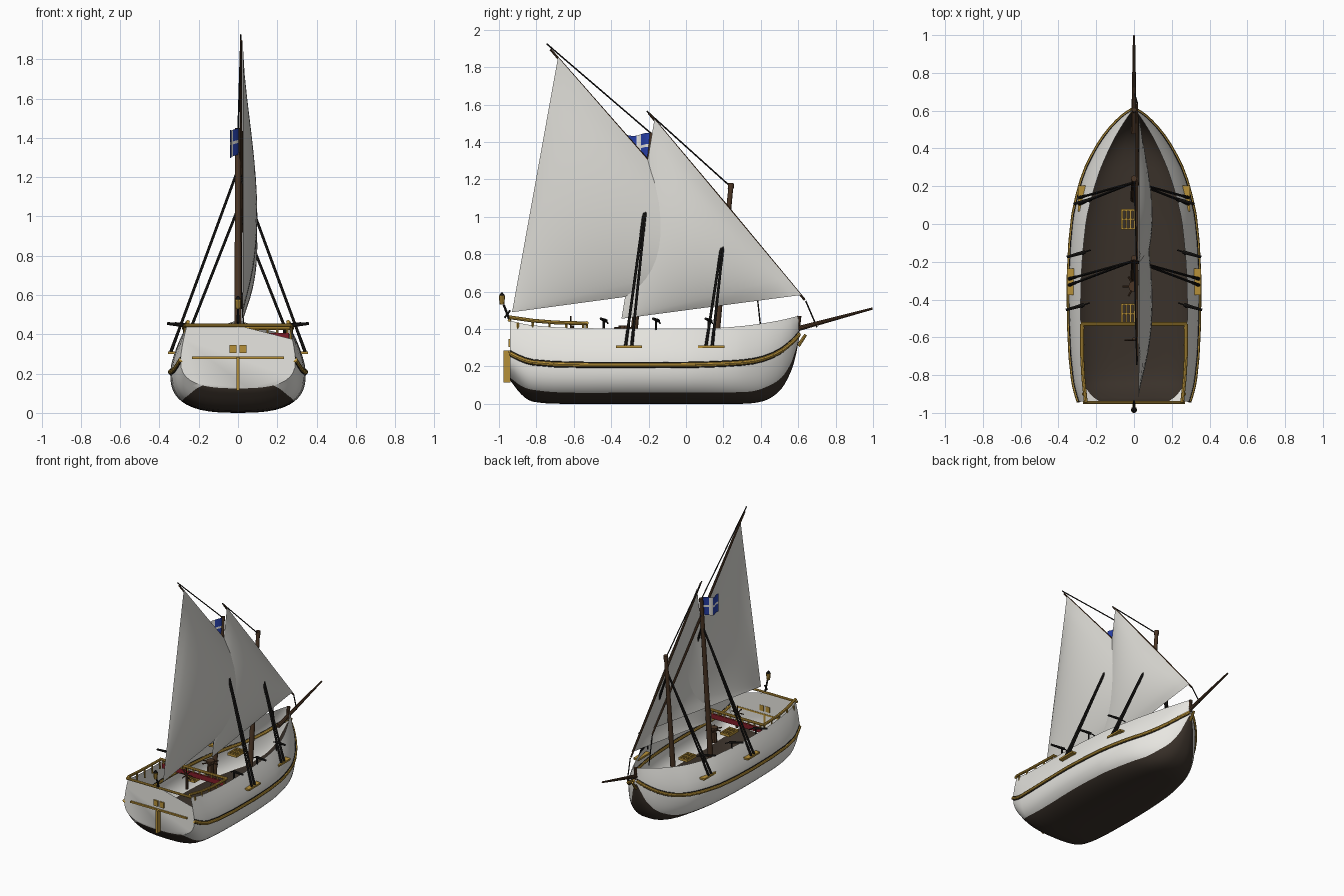
import bpy, bmesh, math
from mathutils import Vector as V

if "Cube" in bpy.data.objects:
    bpy.data.objects.remove(bpy.data.objects["Cube"])


def mat(name, r, g, b):
    m = bpy.data.materials.new(name)
    m.diffuse_color = (r, g, b, 1)
    m.use_nodes = True
    m.node_tree.nodes["Principled BSDF"].inputs["Base Color"].default_value = m.diffuse_color
    return m


WHITE = mat("hull white", .80, .79, .75)
SAIL = mat("sail canvas", .70, .69, .65)
TAR = mat("tarred bottom", .042, .031, .023)
WOOD = mat("spar wood", .07, .036, .018)
GOLD = mat("gold trim", .47, .28, .04)
RED = mat("red panel", .22, .012, .02)
BLUE = mat("flag blue", .02, .05, .40)
BLACK = mat("black iron", .012, .011, .01)


def finish(bm, name, mats, angle=35):
    me = bpy.data.meshes.new(name)
    bm.to_mesh(me)
    bm.free()
    for m in mats:
        me.materials.append(m)
    for p in me.polygons:
        p.use_smooth = True
    me.set_sharp_from_angle(angle=math.radians(angle))
    ob = bpy.data.objects.new(name, me)
    bpy.context.collection.objects.link(ob)
    return ob


def rods(name, m, segs, n=8):
    """Tapered round bars: (start, end, radius, end radius)."""
    bm = bmesh.new()
    for a, b, r0, r1 in segs:
        a, b = V(a), V(b)
        d = b - a
        geo = bmesh.ops.create_cone(bm, cap_ends=True, segments=n, radius1=r0, radius2=r1, depth=d.length)
        rot = d.to_track_quat('Z', 'Y').to_matrix()
        for v in geo["verts"]:
            v.co = rot @ v.co + (a + b) / 2
    return finish(bm, name, [m])


def boxes(name, m, items):
    """Boxes: (centre, size)."""
    bm = bmesh.new()
    for c, s in items:
        for v in bmesh.ops.create_cube(bm, size=1)["verts"]:
            v.co = V([v.co[i] * s[i] + c[i] for i in range(3)])
    return finish(bm, name, [m])


# Hull stations: y, keel z, paint line z, wale z, half beam, top half width, top z
KEY = [(-.94, .125, .14, .27, .292, .26, .445), (-.88, .05, .095, .24, .31, .268, .43),
       (-.82, .012, .075, .222, .322, .272, .42), (-.65, 0, .06, .21, .338, .28, .407),
       (-.3, 0, .06, .208, .345, .28, .403), (0, 0, .06, .208, .327, .255, .403),
       (.15, 0, .06, .212, .298, .222, .405), (.27, 0, .062, .218, .262, .185, .413),
       (.36, .004, .068, .228, .22, .148, .423), (.44, .025, .095, .25, .173, .11, .435),
       (.51, .08, .14, .285, .12, .07, .448), (.56, .17, .215, .325, .07, .038, .46),
       (.585, .25, .285, .35, .038, .02, .466), (.603, .34, .35, .372, .010, .008, .47)]


def smooth_stations(keys, n=3):
    """Cubic in-between stations, slopes measured against y."""
    out = []
    slope = [[(b[j] - a[j]) / (b[0] - a[0]) for j in range(7)]
             for a, b in zip([keys[0]] + keys[:-1], keys[1:] + [keys[-1]])]
    for k in range(len(keys) - 1):
        p, q, h = keys[k], keys[k + 1], keys[k + 1][0] - keys[k][0]
        for i in range(n):
            t = i / n
            s = [(2*t**3 - 3*t*t + 1) * p[j] + (t**3 - 2*t*t + t) * h * slope[k][j] +
                 (3*t*t - 2*t**3) * q[j] + (t**3 - t*t) * h * slope[k + 1][j] for j in range(7)]
            s[1] = max(s[1], 0)
            out.append(s)
    return out + [list(keys[-1])]


ST = smooth_stations(KEY)
LOW, UP, E = 6, 6, .72


def section(y, zk, zp, zw, b, t, zt):
    ap = math.acos(((zw - zp) / (zw - zk)) ** (1 / E))
    angs = [ap * i / LOW for i in range(LOW)]
    angs += [ap + (math.pi / 2 - ap) * i / UP for i in range(UP + 1)]
    pts = [(b * max(math.sin(a), 0) ** E, y, zw - (zw - zk) * max(math.cos(a), 0) ** E) for a in angs]
    return pts + [(b + (t - b) * (i / 5) ** 1.5, y, zw + (zt - zw) * i / 5) for i in range(1, 6)]


# Open hull shell, tarred below the paint line
bm = bmesh.new()
rings = {}
for s in (-1, 1):
    for k, st in enumerate(ST):
        rings[s, k] = [bm.verts.new((s * x, y, z)) for x, y, z in section(*st)]
    for k in range(len(ST) - 1):
        a, b = rings[s, k], rings[s, k + 1]
        for i in range(len(a) - 1):
            q = (a[i], a[i + 1], b[i + 1], b[i])
            f = bm.faces.new(q if s < 0 else q[::-1])
            f.material_index = 1 if i < LOW else 0
L, R = rings[-1, len(ST) - 1], rings[1, len(ST) - 1]
bm.faces.new(R + L[:0:-1])
# Transom, its top edge falling to the right
L, R = rings[-1, 0], rings[1, 0]
mid = bm.verts.new((.02, -.94, .44))
bm.faces.new([mid] + L[:0:-1] + R[:-2])
bmesh.ops.remove_doubles(bm, verts=bm.verts, dist=1e-5)
bmesh.ops.recalc_face_normals(bm, faces=bm.faces)
finish(bm, "hull", [WHITE, TAR], 40)

# Wale band with dark edges
wale, edge = [], []
for s in (-1, 1):
    for p, q in zip(ST[::2], ST[2::2] + [ST[-1]]):
        a, b = V((s * p[4], p[0], p[3])), V((s * q[4], q[0], q[3]))
        if (a - b).length < 1e-4:
            continue
        wale.append((a, b, .0125, .0125))
        for dz in (-.013, .013):
            edge.append((a + V((0, 0, dz)), b + V((0, 0, dz)), .0035, .0035))
rods("wale", GOLD, wale)
rods("wale_edges", BLACK, edge, 6)

# Stern: rudder, trim bar, windows, lantern
boxes("rudder", GOLD, [((0, -.957, .2), (.016, .035, .17))])
boxes("stern_trim", GOLD, [((0, -.945, .28), (.47, .014, .012))])
boxes("stern_windows", GOLD, [((s * .025, -.944, .325), (.036, .012, .042)) for s in (-1, 1)])
rods("lantern_post", BLACK, [((0, -.94, .44), (0, -.975, .53), .007, .006),
                             ((0, -.94, .5), (0, -.97, .46), .005, .005)])
rods("lantern", GOLD, [((0, -.984, .53), (0, -.984, .578), .012, .017)])
rods("lantern_cap", BLACK, [((0, -.984, .578), (0, -.984, .595), .016, .004)])

# Quarterdeck rails, posts and red panel
rail, posts = [], []
for s in (-1, 1):
    line = [(s * .275, -.53, .43), (s * .275, -.7, .435), (s * .268, -.82, .445), (s * .255, -.945, .463)]
    rail += [(a, b, .01, .01) for a, b in zip(line, line[1:])]
    posts += [((s * .268, y, .37), (s * .27, y, .435), .007, .007) for y in (-.55, -.64, -.73, -.82, -.9)]
rail += [((-.28, -.53, .432), (.28, -.53, .432), .01, .01), ((-.27, -.945, .447), (.27, -.945, .447), .009, .009)]
posts += [((x * .05, -.53, .39), (x * .05, -.53, .43), .007, .007) for x in range(-5, 6)]
rods("quarter_rails", GOLD, rail)
rods("rail_posts", GOLD, posts, 6)
boxes("red_panel", RED, [((0, -.53, .388), (.52, .014, .036))])

# Gratings, capstan and steering wheel
grate = []
for y in (.025, -.475):
    grate += [((-.03 + dx, y, .335), (.01, .11, .018)) for dx in (-.033, -.011, .011, .033)]
    grate += [((-.03, y + dy, .335), (.076, .01, .018)) for dy in (-.05, 0, .05)]
boxes("gratings", GOLD, grate)
rods("capstan", WOOD, [((0, -.33, .31), (0, -.33, .40), .026, .02), ((0, -.33, .40), (0, -.33, .42), .03, .03)] +
     [((0, -.33, .405), (.06 * math.cos(i * math.pi / 3), -.33 + .06 * math.sin(i * math.pi / 3), .405), .005, .005)
      for i in range(6)])
rods("steering_wheel", WOOD, [((0, -.61, .31), (0, -.61, .42), .01, .01)] +
     [((0, -.615, .42), (.05 * math.cos(i * math.pi / 4), -.615, .42 + .05 * math.sin(i * math.pi / 4)), .004, .004)
      for i in range(8)])

# Swivel guns on the bulwarks
guns = []
for s in (-1, 1):
    for y, x in ((-.44, .275), (-.16, .27), (.12, .235)):
        guns += [((s * (x - .01), y + .012, .444), (s * (x + .085), y - .015, .455), .010, .007),
                 ((s * x, y, .36), (s * x, y, .445), .006, .006),
                 ((s * (x - .01), y + .012, .444), (s * (x - .04), y + .022, .43), .004, .004)]
rods("swivel_guns", BLACK, guns)

# Masts, bowsprit and stem
rods("main_mast", WOOD, [((0, -.305, .08), (0, -.18, 1.45), .02, .014)], 12)
rods("fore_mast", WOOD, [((0, .133, .08), (0, .24, 1.16), .02, .013), ((0, .239, 1.15), (0, .241, 1.18), .016, .016)], 12)
rods("bowsprit", WOOD, [((0, .48, .37), (0, .998, .51), .016, .006)], 10)
rods("stem_post", WOOD, [((0, .595, .38), (0, .605, .47), .012, .012)])
rods("bow_bracket", GOLD, [((0, .6, .31), (0, .64, .37), .01, .008)])

# Lateen yards and sails
YARDS = {"main": ((.016, -.725, 1.895), (.016, .38, .63), (.024, -.93, .49)),
         "fore": ((.016, -.2, 1.555), (.016, .635, .555), (.024, -.345, .455))}
N = 20
for name, (peak, tack, clew) in YARDS.items():
    peak, tack, clew = V(peak), V(tack), V(clew)
    rods(name + "_yard", WOOD, [(peak, peak.lerp(tack, .5), .006, .009), (peak.lerp(tack, .5), tack, .009, .006)])
    off = V((.010, .002, .002))
    top, low = peak.lerp(tack, .035) + off, peak.lerp(tack, .975) + off
    bm = bmesh.new()
    rows = []
    for i in range(N + 1):
        v, row = i / N, []
        for j in range(N + 1):
            u = j / N
            p = clew.lerp(low.lerp(top, u), v)
            p.x += .073 * (27 * (1 - v) * v * v * u * (1 - u)) ** .8
            row.append(bm.verts.new(p))
        rows.append(row)
    for a, b in zip(rows, rows[1:]):
        for j in range(N):
            bm.faces.new((a[j], a[j + 1], b[j + 1], b[j]))
    bmesh.ops.remove_doubles(bm, verts=bm.verts, dist=1e-5)
    finish(bm, name + "_sail", [SAIL], 60)

# Shrouds, channels, lifts and tack lines
shroud, eyes = [], []
for s in (-1, 1):
    for x, y0, top in ((.342, -.305, (0, -.195, 1.24)), (.288, .125, (0, .22, 1.04))):
        for dy in (-.018, .015):
            base = V((s * x, y0 + dy, .31))
            shroud.append((base, top, .0075, .007))
            eyes.append((base, base.lerp(V(top), .1), .009, .008))
rods("shrouds", BLACK, shroud, 6)
rods("deadeyes", BLACK, eyes, 8)
boxes("channels", GOLD, [((s * x, y, .305), (.045, .14, .013)) for s in (-1, 1)
                         for x, y in ((.333, -.305), (.275, .135))])
rods("running_lines", BLACK, [((.015, -.745, 1.925), (0, -.18, 1.44), .004, .004),
                              ((.015, -.21, 1.565), (0, .24, 1.16), .004, .004),
                              ((.018, .64, .55), (0, .7, .41), .004, .004),
                              ((.018, .375, .63), (.03, .4, .4), .004, .004)], 6)

# Flag with a pale cross
bm = bmesh.new()
g = [[bm.verts.new((-.05 * u / 12 + .012 * math.sin(u * .7), -.175 - .155 * u / 12,
                    1.31 + .135 * v / 9 - .01 * u / 12 + .006 * math.sin(u * .6)))
      for v in range(10)] for u in range(13)]
for u in range(12):
    for v in range(9):
        f = bm.faces.new((g[u][v], g[u + 1][v], g[u + 1][v + 1], g[u][v + 1]))
        f.material_index = 1 if u in (5, 6) or v == 4 else 0
finish(bm, "flag", [BLUE, WHITE], 60)
